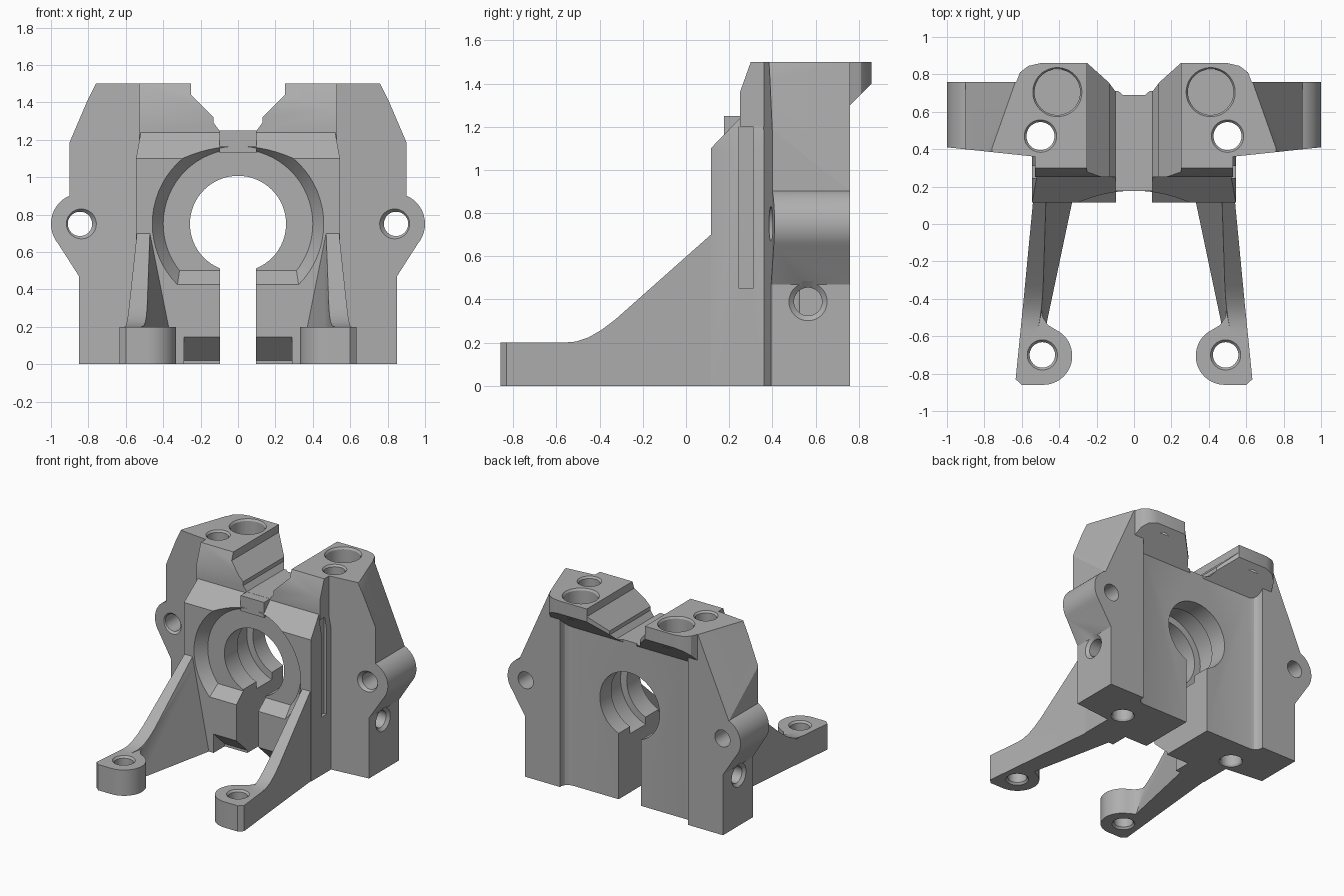
import bpy, bmesh, math
from mathutils import Vector, Matrix

if "Cube" in bpy.data.objects:
    bpy.data.objects.remove(bpy.data.objects["Cube"], do_unlink=True)

grey = bpy.data.materials.new("plain grey")
grey.use_nodes = True
grey.diffuse_color = (0.43, 0.43, 0.43, 1)
grey.node_tree.nodes["Principled BSDF"].inputs["Base Color"].default_value = grey.diffuse_color


def to_object(name, bm):
    bmesh.ops.recalc_face_normals(bm, faces=bm.faces)
    mesh = bpy.data.meshes.new(name)
    bm.to_mesh(mesh)
    bm.free()
    mesh.materials.append(grey)
    obj = bpy.data.objects.new(name, mesh)
    bpy.context.collection.objects.link(obj)
    return obj


def loft(name, axis, lo_pts, hi_pts, lo, hi):
    """Solid between two matching outlines, lying across the given axis."""
    def place(p, d):
        return {"x": (d, p[0], p[1]), "y": (p[0], d, p[1]), "z": (p[0], p[1], d)}[axis]
    bm = bmesh.new()
    a = [bm.verts.new(place(p, lo)) for p in lo_pts]
    b = [bm.verts.new(place(p, hi)) for p in hi_pts]
    bm.faces.new(a)
    bm.faces.new(b[::-1])
    for i in range(len(a)):
        j = (i + 1) % len(a)
        bm.faces.new((a[i], b[i], b[j], a[j]))
    bm.normal_update()
    return to_object(name, bm)


def prism(name, axis, pts, lo, hi):
    return loft(name, axis, pts, pts, lo, hi)


def arc(centre, r, start, end, n):
    return [(centre[0] + r * math.cos(math.radians(start + (end - start) * i / n)),
             centre[1] + r * math.sin(math.radians(start + (end - start) * i / n)))
            for i in range(n + 1)]


def cylinder(name, axis, centre, lo, hi, r, r_hi=None, n=48):
    return loft(name, axis, arc(centre, r, 0, 360, n)[:-1],
                arc(centre, r_hi or r, 0, 360, n)[:-1], lo, hi)


def apply(obj, mod):
    bpy.context.view_layer.objects.active = obj
    bpy.ops.object.modifier_apply(modifier=mod.name)


def combine(obj, other, how):
    mod = obj.modifiers.new("combine", "BOOLEAN")
    mod.operation, mod.solver, mod.object = how, "EXACT", other
    apply(obj, mod)
    bpy.data.objects.remove(other, do_unlink=True)


def add(obj, other):
    combine(obj, other, "UNION")


def cut(obj, other):
    combine(obj, other, "DIFFERENCE")


def trim(obj, p, q, r, keep):
    """Cut the solid by the plane through p, q, r, keeping the side of keep."""
    p, q, r, keep = map(Vector, (p, q, r, keep))
    normal = (q - p).cross(r - p).normalized()
    if normal.dot(keep - p) > 0:
        normal.negate()
    bm = bmesh.new()
    turn = normal.to_track_quat("Z", "Y").to_matrix().to_4x4()
    bmesh.ops.create_cube(bm, size=6, matrix=Matrix.Translation(p + normal * 3) @ turn)
    cut(obj, to_object("trimmer", bm))


def finish(obj):
    """Keep the +x half, mirror it to the other side and shade it."""
    bm = bmesh.new()
    bm.from_mesh(obj.data)
    bmesh.ops.bisect_plane(bm, geom=bm.verts[:] + bm.edges[:] + bm.faces[:],
                           plane_co=(0, 0, 0), plane_no=(-1, 0, 0), clear_outer=True)
    bm.to_mesh(obj.data)
    bm.free()
    mod = obj.modifiers.new("mirror", "MIRROR")
    mod.merge_threshold = 0.0005
    apply(obj, mod)
    bpy.ops.object.select_all(action="DESELECT")
    obj.select_set(True)
    bpy.ops.object.shade_smooth_by_angle(angle=math.radians(25))


# Side wing with sloped shoulder
body = prism("mount_body", "y", [(-.05, 0), (.85, 0), (.85, .85), (.9, .88), (.9, 1.22),
                                 (.76, 1.5), (-.05, 1.5)], .29, .76)
trim(body, (.62, .80, 1.5), (.68, .63, 1.5), (.9, .76, .9), (0, .4, 0))

# Bolt lug on the outer edge
add(body, prism("lug", "y", [(.7, .47), (.85, .47)] + arc((.835, .75), .165, -40, 75, 14)
                + [(.7, .9)], .31, .76))
trim(body, (.53, .36, 0), (1, .41, 0), (.53, .36, 1), (0, .7, 0))

# Shallow channel down the back
cut(body, prism("back_channel", "z", [(-.1, .9), (-.1, .69), (.49, .69), (.52, .698),
                                      (.54, .715), (.55, .74), (.55, .9)], -.1, 1.6))

# Front block with sloped top and undercut foot
front = prism("front_block", "x", [(.115, 0), (.115, 1.1), (.25, 1.24), (.5, 1.24), (.5, 0)],
              -.05, .545)
trim(front, (.545, 0, 1.1), (.545, 1, 1.1), (.52, 0, 1.24), (0, .3, .5))
cut(front, prism("undercut", "x", [(.1, .16), (.25, .02), (.25, -.1), (.1, -.1)], -.1, .29))
cut(front, prism("side_groove", "z", [(.52, .245), (.6, .245), (.6, .31), (.52, .31)], .45, 1.3))
add(body, front)

# Tower and rear overhang, with the notch between the towers
add(body, prism("tower", "x", [(.25, 1.2), (.25, 1.36), (.3, 1.5), (.55, 1.5), (.55, 1.2)],
                -.05, .53))
overhang = prism("overhang", "z", [(-.05, .5), (-.05, .69), (.06, .69), (.25, .86), (.5, .86),
                                   (.565, .845), (.61, .81), (.66, .68), (.64, .5)], 1.2, 1.5)
trim(overhang, (0, .86, 1.4), (1, .86, 1.4), (0, .76, 1.3), (.3, .55, 1.45))
add(body, overhang)
cut(body, prism("top_notch", "y", [(-.2, 1.25), (.1, 1.25), (.13, 1.29), (.13, 1.32),
                                   (.25, 1.44), (.25, 1.6), (-.2, 1.6)], -.1, 1))

# Round front recess with a sloped floor edge, then the bridge above it
recess = cylinder("recess", "y", (0, .75), .04, .2, .51, .4, 64)
trim(recess, (0, .12, .43), (1, .12, .43), (0, .2, .5), (0, .15, .75))
cut(body, recess)
add(body, prism("bridge", "y", [(-.05, 1.13), (.1, 1.13), (.1, 1.249), (-.05, 1.249)], .176, .6))

# Main bore, inner groove and clamping slot
cut(body, cylinder("bore", "y", (0, .75), -.1, 1, .257, n=64))
cut(body, cylinder("bore_groove", "y", (0, .75), .36, .55, .31, n=64))
cut(body, prism("slot", "y", [(-.2, -.1), (.095, -.1), (.095, .75), (-.2, .75)], -.1, 1))

# Bolt holes with countersinks
for tool in [("y", (.845, .75), .1, 1, .065, None), ("y", (.845, .75), .37, .41, .1, .065),
             ("z", (.5, .47), -.1, 1.6, .075, None), ("z", (.5, .47), 1.48, 1.51, .07, .095),
             ("z", (.5, .47), -.01, .02, .09, .07),
             ("z", (.41, .705), 1.36, 1.6, .122, None), ("z", (.41, .705), 1.48, 1.51, .118, .138),
             ("x", (.565, .39), .45, 1.1, .065, None), ("x", (.565, .39), .83, .86, .065, .1)]:
    cut(body, cylinder("hole", *tool))
finish(body)

# Front legs: tapered gusset, rounded foot and bolt hole
legs = prism("front_legs", "x", [(.2, 0), (.2, .7), (.115, .7), (-.33, .305), (-.39, .26),
                                 (-.45, .225), (-.51, .205), (-.57, .2), (-.6, .2), (-.6, 0)],
             .2, .8)
trim(legs, (.54, .12, 0), (.63, -.82, 0), (.54, .12, 1), (0, 0, 0))
trim(legs, (.33, .12, 0), (.46, .12, .65), (.49, -.45, .2), (1, 0, 0))
add(legs, prism("foot", "z", arc((.485, -.705), .155, 115, 270, 18)
                + [(.6, -.86), (.633, -.83), (.6, -.5), (.59, -.42), (.5, -.42), (.487, -.5),
                   (.46, -.54)], 0, .2))
cut(legs, cylinder("hole", "z", (.49, -.7), -.1, .3, .068))
cut(legs, cylinder("countersink", "z", (.49, -.7), .185, .205, .068, .085))
cut(legs, cylinder("countersink", "z", (.49, -.7), -.005, .015, .085, .068))
finish(legs)
